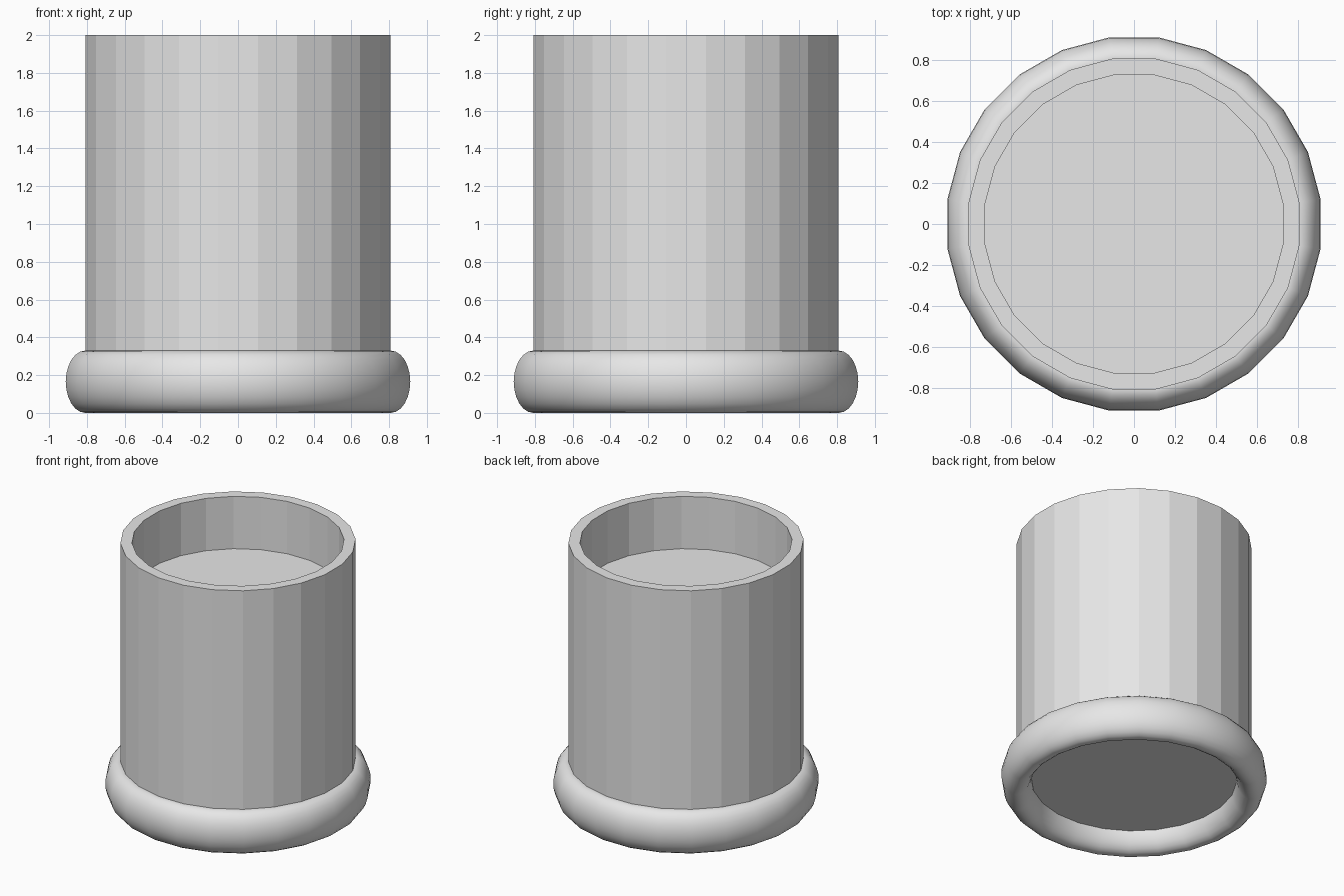
import bpy
import bmesh
import math
from mathutils import Matrix

SIDES = 24
HALF_STEP = math.pi / SIDES

cube = bpy.data.objects.get("Cube")
if cube:
    bpy.data.objects.remove(cube, do_unlink=True)

# Single plain grey
grey = bpy.data.materials.new("plain_grey")
grey.use_nodes = True
colour = (0.8, 0.8, 0.8, 1.0)
grey.diffuse_color = colour
grey.node_tree.nodes["Principled BSDF"].inputs["Base Color"].default_value = colour


def lathe(name, profile, closed=False, smooth=False):
    """Turn a (radius, height) profile around z, with flat sides facing the axes."""
    bm = bmesh.new()
    verts = [bm.verts.new((r, 0, z)) for r, z in profile]
    pairs = list(zip(verts, verts[1:]))
    if closed:
        pairs.append((verts[-1], verts[0]))
    edges = [bm.edges.new(p) for p in pairs]
    bmesh.ops.spin(bm, geom=verts + edges, cent=(0, 0, 0), axis=(0, 0, 1),
                   angle=math.tau, steps=SIDES, use_merge=False)
    bmesh.ops.remove_doubles(bm, verts=bm.verts[:], dist=0.0001)
    bmesh.ops.rotate(bm, verts=bm.verts[:], cent=(0, 0, 0),
                     matrix=Matrix.Rotation(HALF_STEP, 3, "Z"))
    bmesh.ops.recalc_face_normals(bm, faces=bm.faces[:])
    for face in bm.faces:
        face.smooth = smooth
    mesh = bpy.data.meshes.new(name)
    bm.to_mesh(mesh)
    bm.free()
    mesh.materials.append(grey)
    obj = bpy.data.objects.new(name, mesh)
    bpy.context.collection.objects.link(obj)
    return obj


# Cup body: shallow recess on top, flat underside set inside the base ring
outer, inner = 0.815, 0.735
lathe("cup_body", [(0, 1.6), (inner, 1.6), (inner, 2.0),
                   (outer, 2.0), (outer, 0.14), (0, 0.14)])

# Base ring: tall oval section
half_width, half_height, steps = 0.105, 0.165, 24
section = [(outer + half_width * math.cos(math.tau * i / steps),
            half_height + half_height * math.sin(math.tau * i / steps))
           for i in range(steps)]
lathe("base_ring", section, closed=True, smooth=True)
